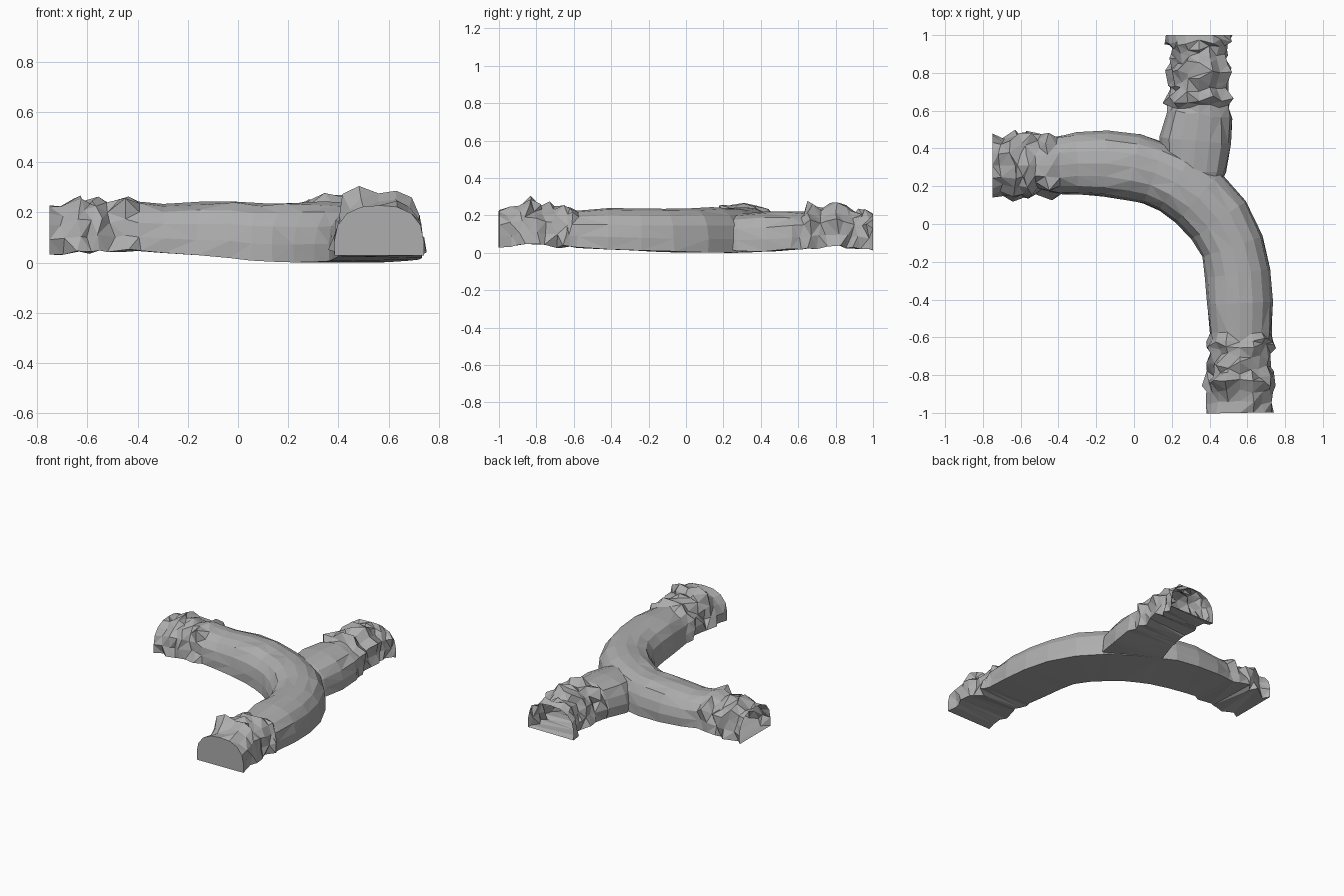
import bpy, bmesh, random
from mathutils import Vector

random.seed(7)
if "Cube" in bpy.data.objects:
    bpy.data.objects.remove(bpy.data.objects["Cube"])

stone = bpy.data.materials.new("grey stone")
stone.use_nodes = True
GREY = (0.42, 0.42, 0.42, 1)
stone.diffuse_color = GREY
stone.node_tree.nodes["Principled BSDF"].inputs["Base Color"].default_value = GREY

# Arched cross-section: sideways and upward fractions, starting at a floor corner
HALF = [(1, 0), (1, 0.3), (0.93, 0.6), (0.72, 0.84), (0.4, 0.97)]
ARCH = HALF + [(0, 1)] + [(-u, v) for u, v in reversed(HALF)]


def resample(stations, step):
    """Adds rings between stations so that the rough mouths are finely divided."""
    rings = []
    for a, b in zip(stations, stations[1:]):
        count = max(1, round((Vector(b[:2]) - Vector(a[:2])).length / step)) if a[5] and b[5] else 1
        for i in range(count):
            rings.append([p + (q - p) * i / count for p, q in zip(a, b)])
    return rings + [list(stations[-1])]


def tunnel(name, stations):
    """Lofts the arch along stations of x, y, half width, floor, top, roughness."""
    rings = resample(stations, 0.045)
    bm = bmesh.new()
    loops = []
    for i, (x, y, width, floor, top, rough) in enumerate(rings):
        before, after = rings[max(i - 1, 0)], rings[min(i + 1, len(rings) - 1)]
        along = Vector((after[0] - before[0], after[1] - before[1], 0)).normalized()
        side = Vector((-along.y, along.x, 0))
        is_end = i in (0, len(rings) - 1)
        amount = 0 if is_end else 0.004 + 0.02 * rough
        swell = random.uniform(-0.7, 0.7) * amount
        loop = []
        for u, v in ARCH:
            r = swell + random.uniform(-1, 1) * amount
            slide = random.uniform(-1, 1) * amount * 0.9
            lift = r * v if v else r * 0.35
            loop.append(bm.verts.new(Vector((x, y, floor + v * (top - floor) + lift))
                                     + side * (u * (width + r)) + along * slide))
        loops.append(loop)
    n = len(ARCH)
    for a, b in zip(loops, loops[1:]):
        for k in range(n):
            j = (k + 1) % n
            bm.faces.new((a[k], a[j], b[j], b[k]))
    bm.faces.new(loops[0])
    bm.faces.new(loops[-1])
    bmesh.ops.triangulate(bm, faces=[f for f in bm.faces if len(f.verts) == 4])
    bmesh.ops.recalc_face_normals(bm, faces=bm.faces)
    mesh = bpy.data.meshes.new(name)
    bm.to_mesh(mesh)
    bm.free()
    mesh.materials.append(stone)
    obj = bpy.data.objects.new(name, mesh)
    bpy.context.collection.objects.link(obj)
    return obj


# Curved main passage, from the right mouth round to the front mouth
main = tunnel("tunnel", [
    (-0.75, 0.31, 0.17, 0.045, 0.24, 1),
    (-0.70, 0.31, 0.155, 0.05, 0.24, 1),
    (-0.64, 0.31, 0.17, 0.05, 0.27, 1),
    (-0.56, 0.31, 0.155, 0.055, 0.265, 1),
    (-0.45, 0.31, 0.17, 0.06, 0.295, 1),
    (-0.40, 0.31, 0.155, 0.06, 0.245, 0.3),
    (-0.30, 0.32, 0.16, 0.05, 0.24, 0),
    (-0.15, 0.32, 0.17, 0.04, 0.25, 0),
    (0.00, 0.30, 0.175, 0.03, 0.255, 0),
    (0.11, 0.27, 0.172, 0.02, 0.25, 0),
    (0.22, 0.22, 0.17, 0.015, 0.25, 0),
    (0.34, 0.14, 0.175, 0.012, 0.25, 0),
    (0.45, 0.02, 0.177, 0.015, 0.25, 0),
    (0.52, -0.12, 0.172, 0.02, 0.25, 0),
    (0.55, -0.26, 0.175, 0.025, 0.25, 0),
    (0.56, -0.42, 0.172, 0.03, 0.25, 0),
    (0.56, -0.58, 0.165, 0.04, 0.24, 0.2),
    (0.56, -0.65, 0.17, 0.045, 0.255, 1),
    (0.56, -0.75, 0.15, 0.05, 0.26, 1),
    (0.56, -0.84, 0.165, 0.05, 0.295, 1),
    (0.56, -0.89, 0.155, 0.05, 0.255, 0.6),
    (0.562, -1.0, 0.178, 0.04, 0.24, 0.6)])

# Side passage, from inside the bend to the back mouth
branch = tunnel("side_passage", [
    (0.31, 0.14, 0.11, 0.06, 0.18, 0),
    (0.315, 0.28, 0.17, 0.02, 0.22, 0),
    (0.325, 0.44, 0.192, 0.02, 0.235, 0),
    (0.345, 0.58, 0.167, 0.03, 0.235, 0.2),
    (0.345, 0.66, 0.16, 0.035, 0.255, 1),
    (0.345, 0.75, 0.155, 0.045, 0.265, 1),
    (0.345, 0.86, 0.155, 0.045, 0.26, 1),
    (0.345, 0.93, 0.155, 0.04, 0.245, 0.7),
    (0.345, 1.0, 0.176, 0.025, 0.22, 0.7)])

# Join the passages into one hollow space
join = main.modifiers.new("join", "BOOLEAN")
join.operation = "UNION"
join.solver = "EXACT"
join.object = branch
joined = bpy.data.meshes.new_from_object(main.evaluated_get(bpy.context.evaluated_depsgraph_get()))
main.modifiers.clear()
main.data = joined
bpy.data.objects.remove(branch)

# Open the three mouths
bm = bmesh.new()
bm.from_mesh(joined)
caps = [f for f in bm.faces
        if all(abs(v.co.y) > 0.999 for v in f.verts) or all(v.co.x < -0.749 for v in f.verts)]
bmesh.ops.delete(bm, geom=caps, context="FACES")
lowest = min(v.co.z for v in bm.verts)
bmesh.ops.translate(bm, verts=bm.verts, vec=(0, 0, -lowest))
bm.to_mesh(joined)
bm.free()
